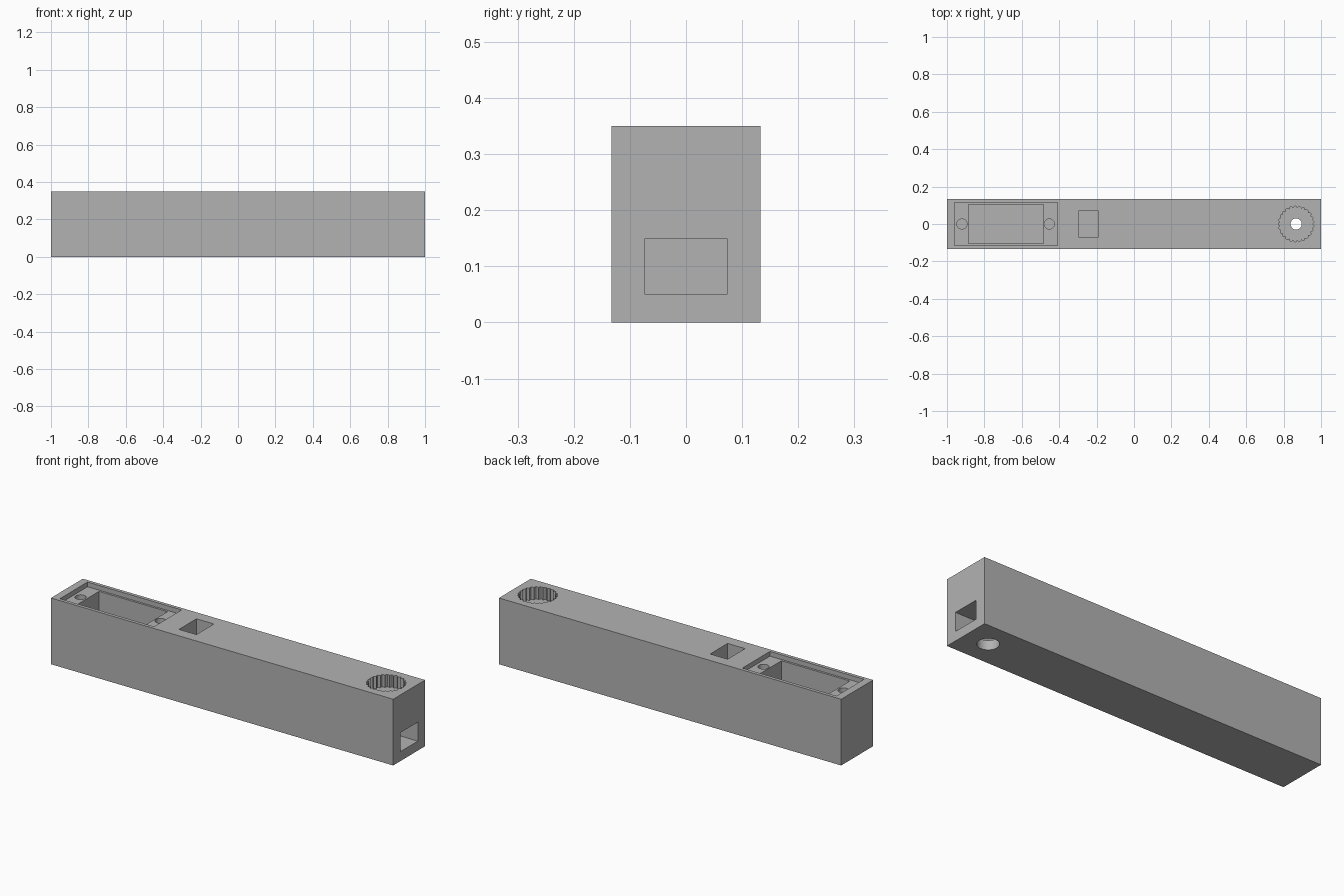
import bpy, bmesh, math

# Remove the default cube
old = bpy.data.objects.get("Cube")
if old:
    bpy.data.objects.remove(old, do_unlink=True)

# Single plastic colour
grey = bpy.data.materials.new("light grey plastic")
grey.use_nodes = True
grey.diffuse_color = (0.45, 0.45, 0.45, 1)
grey.node_tree.nodes["Principled BSDF"].inputs["Base Color"].default_value = (0.45, 0.45, 0.45, 1)

TOP, HALF_WIDTH, OVER = 0.35, 0.133, 0.05


def prism(name, outline, z0, z1):
    """Extrude a flat outline from z0 to z1."""
    bm = bmesh.new()
    face = bm.faces.new([bm.verts.new((x, y, z0)) for x, y in outline])
    side = bmesh.ops.extrude_face_region(bm, geom=[face])["geom"]
    bmesh.ops.translate(bm, vec=(0, 0, z1 - z0),
                        verts=[v for v in side if isinstance(v, bmesh.types.BMVert)])
    bmesh.ops.recalc_face_normals(bm, faces=bm.faces)
    mesh = bpy.data.meshes.new(name)
    bm.to_mesh(mesh)
    bm.free()
    mesh.materials.append(grey)
    obj = bpy.data.objects.new(name, mesh)
    bpy.context.collection.objects.link(obj)
    return obj


def rect(x0, x1, half):
    return [(x0, -half), (x1, -half), (x1, half), (x0, half)]


def circle(cx, r, n=32):
    return [(cx + r * math.cos(i * math.tau / n), r * math.sin(i * math.tau / n)) for i in range(n)]


def spline_outline(cx, inner, outer, teeth, steps=6):
    """Ring of rounded notches around a circle."""
    points = []
    for i in range(teeth * steps):
        a = i * math.tau / (teeth * steps)
        r = inner + (outer - inner) * abs(math.sin(a * teeth / 2))
        points.append((cx + r * math.cos(a), r * math.sin(a)))
    return points


arm = prism("arm_body", rect(-1, 1, HALF_WIDTH), 0, TOP)

# Servo mount: shallow flange recess, deep pocket and two screw holes
cutters = [
    prism("flange_recess", rect(-0.96, -0.41, 0.115), 0.325, TOP + OVER),
    prism("servo_pocket", rect(-0.885, -0.485, 0.104), 0.05, TOP + OVER),
]
for x in (-0.92, -0.453):
    cutters.append(prism("screw_hole", circle(x, 0.027), 0.12, TOP + OVER))

# Cable shaft from the top and channel out of the end
cutters += [
    prism("cable_channel", rect(-0.294, 1 + OVER, 0.073), 0.05, 0.15),
    prism("cable_shaft", rect(-0.294, -0.192, 0.073), 0.1, TOP + OVER),
]

# Splined horn socket, screw passage and screwdriver access below
cutters += [
    prism("horn_socket", spline_outline(0.867, 0.086, 0.096, 25), 0.285, TOP + OVER),
    prism("horn_screw_hole", circle(0.867, 0.03), 0.1, 0.3),
    prism("access_hole", circle(0.867, 0.052), -OVER, 0.1),
]

# Cut every opening, then discard the cutters
bpy.context.view_layer.objects.active = arm
for cutter in cutters:
    mod = arm.modifiers.new(cutter.name, "BOOLEAN")
    mod.operation, mod.solver, mod.object = "DIFFERENCE", "EXACT", cutter
    bpy.ops.object.modifier_apply(modifier=mod.name)
    bpy.data.objects.remove(cutter, do_unlink=True)

# Keep the edges crisp while rounding the small holes
bpy.ops.object.select_all(action="DESELECT")
arm.select_set(True)
bpy.ops.object.shade_smooth_by_angle(angle=math.radians(25))
